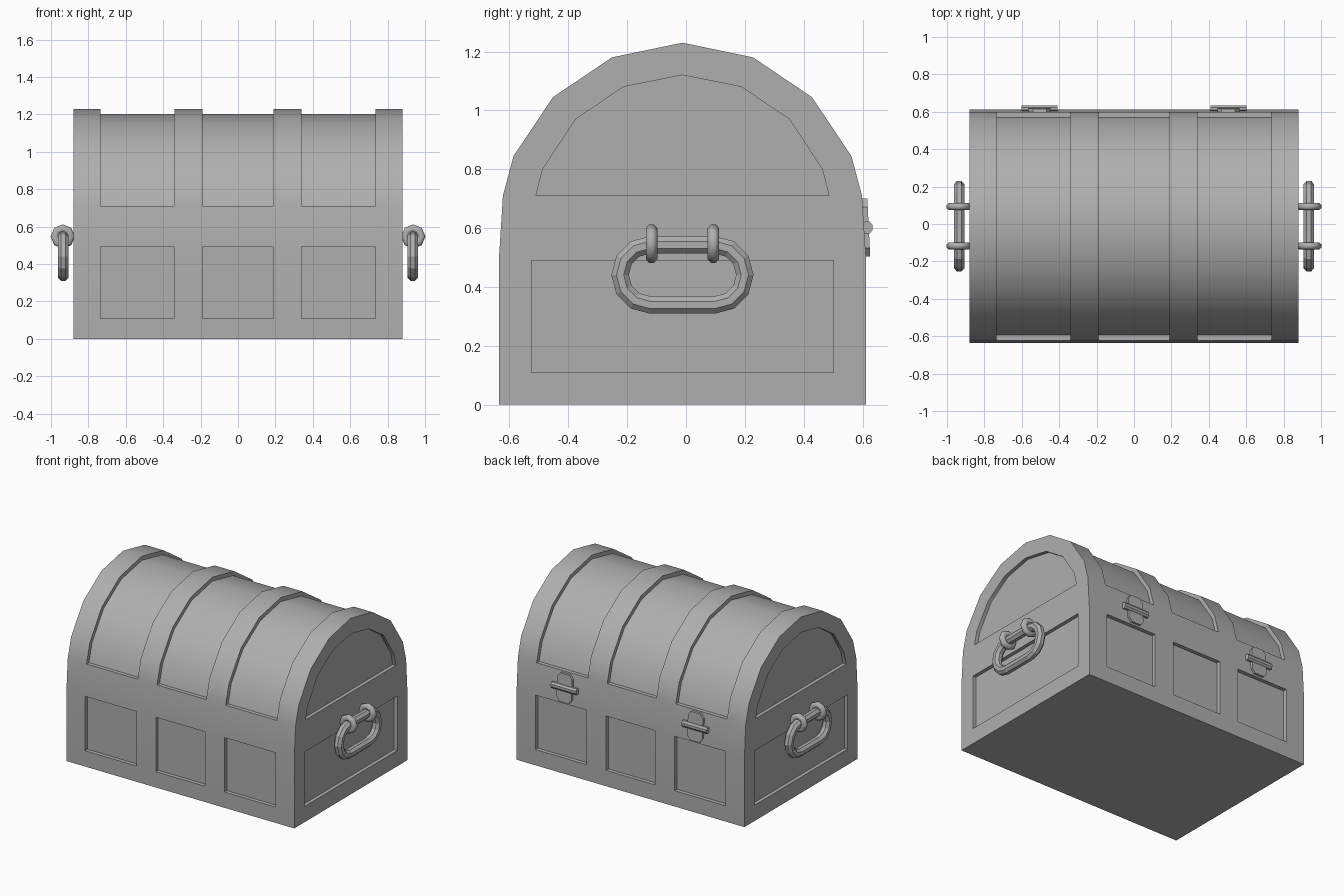
import bpy, bmesh
from math import sin, cos, pi, radians
from mathutils import Vector

if "Cube" in bpy.data.objects:
    bpy.data.objects.remove(bpy.data.objects["Cube"])

CY = -0.012  # centre line of the chest body in y

grey = bpy.data.materials.new("dark_grey")
grey.diffuse_color = (0.43, 0.43, 0.43, 1)
grey.use_nodes = True
grey.node_tree.nodes["Principled BSDF"].inputs["Base Color"].default_value = grey.diffuse_color


def make(name, bm, smooth=30):
    bmesh.ops.recalc_face_normals(bm, faces=bm.faces)
    me = bpy.data.meshes.new(name)
    bm.to_mesh(me)
    bm.free()
    me.materials.append(grey)
    ob = bpy.data.objects.new(name, me)
    bpy.context.collection.objects.link(ob)
    if smooth:
        shade(ob, smooth)
    return ob


def shade(ob, angle):
    bpy.ops.object.select_all(action='DESELECT')
    ob.select_set(True)
    bpy.context.view_layer.objects.active = ob
    bpy.ops.object.shade_smooth_by_angle(angle=radians(angle))


def loft(bm, loops, closed=False):
    """Skin equal-length loops of points; cap the ends unless closed."""
    rows = [[bm.verts.new(p) for p in loop] for loop in loops]
    n = len(rows[0])
    pairs = list(zip(rows, rows[1:])) + ([(rows[-1], rows[0])] if closed else [])
    for a, b in pairs:
        for i in range(n):
            j = (i + 1) % n
            bm.faces.new((a[i], a[j], b[j], b[i]))
    if not closed:
        bm.faces.new(rows[0][::-1])
        bm.faces.new(rows[-1])


def prism(bm, profile, x0, x1):
    loft(bm, [[(x, CY + y, z) for y, z in profile] for x in (x0, x1)])


def mirrored(half):
    """Half outline ending on the centre line -> full outline."""
    return half + [(-y, z) for y, z in half[-2::-1]]


def scaled(outline, ky, kz):
    return [(y * ky, 0.71 + (z - 0.71) * kz) for y, z in outline]


def rect(y0, y1, z0, z1):
    return [(y0, z0), (y1, z0), (y1, z1), (y0, z1)]


def ring(name, path, place, r, smooth, sides=8):
    """Closed tube along a flat path; place(u, v, w) maps to 3D."""
    bm = bmesh.new()
    n, loops = len(path), []
    for i in range(n):
        p, a, b = (Vector(path[k % n]) for k in (i, i - 1, i + 1))
        d1, d2 = (p - a).normalized(), (b - p).normalized()
        t = (d1 + d2).normalized()
        out = Vector((t.y, -t.x)) / t.dot(d1)
        loop = []
        for k in range(sides):
            ang = 2 * pi * (k + 0.5) / sides
            q = p + out * r * cos(ang)
            loop.append(place(q.x, q.y, r * sin(ang)))
        loops.append(loop)
    loft(bm, loops, closed=True)
    return make(name, bm, smooth)


# chest body with arched lid
arch = mirrored([(0.61, 0.71), (0.574, 0.845), (0.44, 1.045), (0.24, 1.18), (0, 1.23)])
bm = bmesh.new()
prism(bm, [(0.624, 0), (0.624, 0.49)] + arch + [(-0.624, 0.49), (-0.624, 0)], -0.88, 0.88)
body = make("chest_body", bm, 0)

# recessed panels: lid bands, front and back, both ends
bm = bmesh.new()
for x0, x1 in ((-0.735, -0.34), (-0.19, 0.19), (0.34, 0.735)):
    prism(bm, scaled(arch, 1.15, 1.15) + scaled(arch, 0.955, 0.945)[::-1], x0, x1)
    for y0, y1 in ((-0.8, -0.597), (0.597, 0.8)):
        prism(bm, rect(y0, y1, 0.11, 0.49), x0, x1)
end_arch = mirrored([(0.498, 0.71), (0.475, 0.80), (0.363, 0.97), (0.2, 1.08), (0, 1.12)])
for x0, x1 in ((-1, -0.855), (0.855, 1)):
    prism(bm, end_arch, x0, x1)
    prism(bm, rect(-0.513, 0.513, 0.11, 0.49), x0, x1)
cutter = make("panel_cutter", bm, 0)
cutter.hide_render = True
mod = body.modifiers.new("panels", 'BOOLEAN')
mod.operation, mod.solver, mod.object = 'DIFFERENCE', 'EXACT', cutter
bpy.context.view_layer.objects.active = body
bpy.ops.object.modifier_apply(modifier=mod.name)
bpy.data.objects.remove(cutter)
shade(body, 30)

# carrying handles (flat-faced) hanging from eyelets on both ends
oval = []
for cy, start in ((0.11, -90), (-0.11, 90)):
    for k in range(7):
        a = radians(start + 30 * k)
        oval.append((CY + cy + 0.102 * cos(a), 0.441 + 0.102 * sin(a)))
octagon = [(0.937 + 0.044 * cos(k * pi / 4), 0.547 + 0.044 * sin(k * pi / 4)) for k in range(8)]
for side, s in (("left", -1), ("right", 1)):
    ring(f"handle_{side}", oval, lambda u, v, w: (s * (0.935 + w), u, v), 0.031, 0)
    for i, y in enumerate((-0.105, 0.105)):
        ring(f"handle_eyelet_{side}_{i + 1}", octagon,
             lambda u, v, w: (s * u, CY + y + w, v), 0.021, 50)

# back hinges: clipped leaf plate and a pin across it
leaf = [(-0.058, -0.07), (-0.036, -0.098), (0.036, -0.098), (0.058, -0.07)]
leaf += [(-x, -z) for x, z in leaf]
for side, cx in (("left", -0.505), ("right", 0.505)):
    bm = bmesh.new()
    loft(bm, [[(cx + x, 0.612 + d - 0.05 * z, 0.602 + z) for x, z in leaf]
              for d in (-0.02, 0.009)])
    make(f"hinge_plate_{side}", bm, 0)
    bm = bmesh.new()
    loft(bm, [[(cx + x, 0.616 + 0.019 * cos(k * pi / 4 + pi / 8),
                0.602 + 0.023 * sin(k * pi / 4 + pi / 8)) for k in range(8)]
              for x in (-0.097, 0.097)])
    make(f"hinge_pin_{side}", bm, 0)
